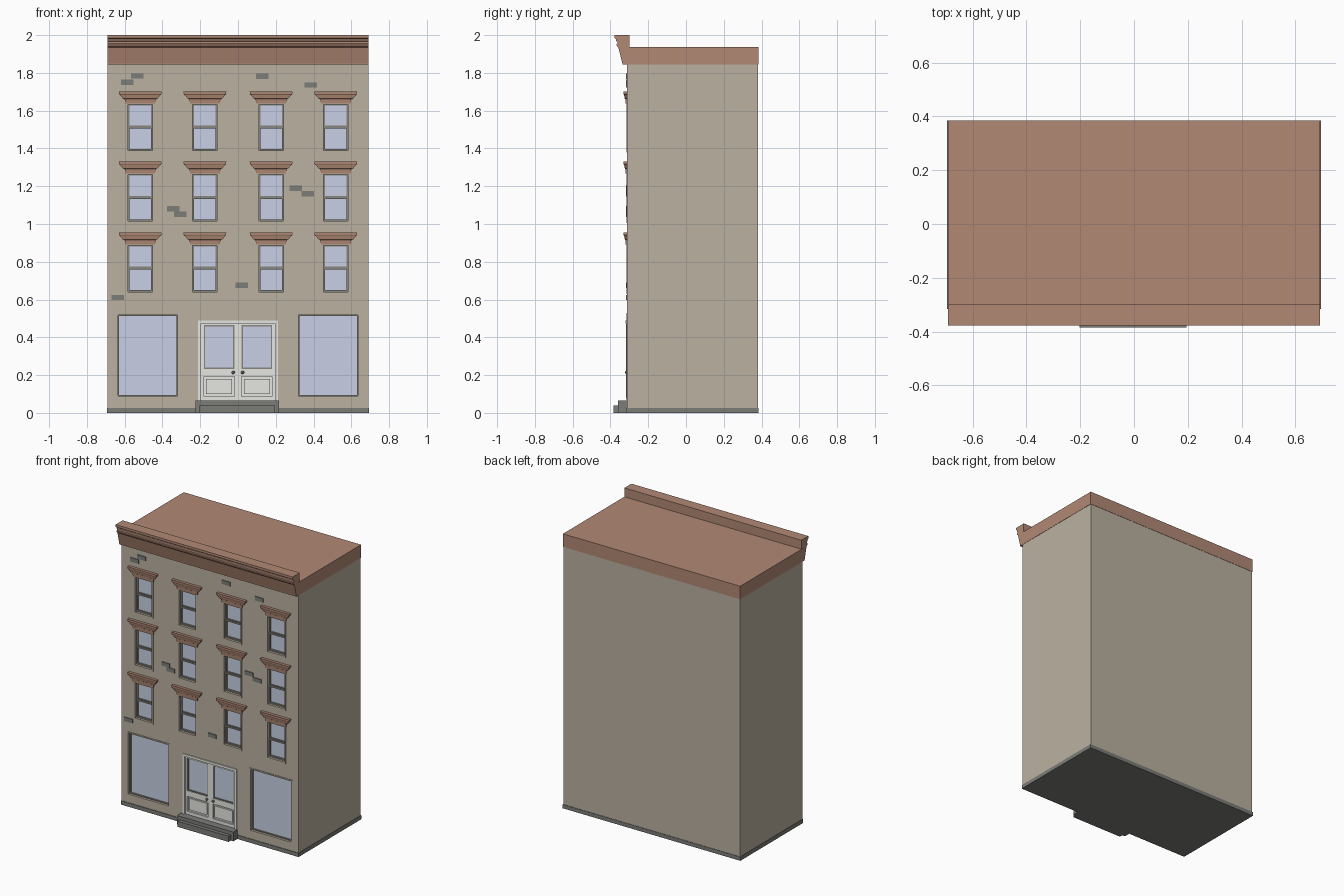
import bpy, bmesh
from mathutils import Matrix

if "Cube" in bpy.data.objects:
    bpy.data.objects.remove(bpy.data.objects["Cube"])

def mat(name, c):
    m = bpy.data.materials.new(name)
    m.diffuse_color = (*c, 1)
    m.use_nodes = True
    m.node_tree.nodes["Principled BSDF"].inputs["Base Color"].default_value = m.diffuse_color
    return m

WALL = mat("tan_wall", (0.49, 0.44, 0.355))
BROWN = mat("brown_trim", (0.44, 0.25, 0.178))
GREY = mat("grey_stone", (0.20, 0.20, 0.19))
SASH = mat("grey_sash", (0.25, 0.24, 0.21))
GLASS = mat("window_glass", (0.58, 0.63, 0.78))
DOOR = mat("off_white_door", (0.79, 0.80, 0.76))

FRONT = -0.312      # front wall plane
BACK = 0.382
parts = {}

def part(name, material):
    if name not in parts:
        parts[name] = (bmesh.new(), material)
    return parts[name][0]

def loft(bm, rings):
    """Closed solid through a list of equal-length point rings."""
    vs = [[bm.verts.new(p) for p in r] for r in rings]
    n = len(vs[0])
    fs = [bm.faces.new(vs[0]), bm.faces.new(vs[-1])]
    for a, b in zip(vs, vs[1:]):
        for i in range(n):
            j = (i + 1) % n
            fs.append(bm.faces.new((a[i], a[j], b[j], b[i])))
    bmesh.ops.recalc_face_normals(bm, faces=fs)

def rect(x0, x1, y0, y1, z):
    return [(x0, y0, z), (x1, y0, z), (x1, y1, z), (x0, y1, z)]

def box(bm, x0, x1, y0, y1, z0, z1):
    loft(bm, [rect(x0, x1, y0, y1, z0), rect(x0, x1, y0, y1, z1)])

def frame(bm, x0, x1, z0, z1, w, y0, y1):
    """Rectangular frame of bar width w."""
    box(bm, x0, x0 + w, y0, y1, z0, z1)
    box(bm, x1 - w, x1, y0, y1, z0, z1)
    box(bm, x0 + w, x1 - w, y0, y1, z0, z0 + w)
    box(bm, x0 + w, x1 - w, y0, y1, z1 - w, z1)

cut = bmesh.new()

def opening(x0, x1, z0, z1, depth):
    box(cut, x0, x1, FRONT - 0.1, FRONT + depth, z0, z1)

# upper sash windows with crown lintels
for zb, zt in ((0.63, 0.892), (1.005, 1.268), (1.378, 1.638)):
    for xc in (-0.518, -0.175, 0.175, 0.518):
        opening(xc - 0.068, xc + 0.068, zb + 0.008, zt, 0.03)
        frame(part("window_casings", WALL), xc - 0.075, xc + 0.075, zb, zt + 0.005,
              0.010, FRONT - 0.004, FRONT + 0.012)
        s = part("window_sashes", SASH)
        zm = zb + 0.139
        frame(s, xc - 0.068, xc + 0.068, zb + 0.009, zm, 0.011, FRONT + 0.012, FRONT + 0.028)
        frame(s, xc - 0.068, xc + 0.068, zm - 0.006, zt, 0.011, FRONT + 0.018, FRONT + 0.029)
        box(part("window_glass", GLASS), xc - 0.065, xc + 0.065,
            FRONT + 0.024, FRONT + 0.029, zb + 0.01, zt - 0.001)
        loft(part("window_lintels", BROWN),
             [rect(xc - h, xc + h, FRONT - d, FRONT + 0.002, zt + z) for z, h, d in
              ((0, 0.079, 0.007), (0.024, 0.082, 0.009), (0.026, 0.092, 0.012),
               (0.046, 0.107, 0.016), (0.050, 0.112, 0.019), (0.064, 0.113, 0.020))])

# ground floor shop windows
for s in (-1, 1):
    x0, x1 = sorted((s * 0.311, s * 0.645))
    opening(x0 + 0.006, x1 - 0.006, 0.086, 0.522, 0.03)
    frame(part("shop_window_casings", WALL), x0, x1, 0.08, 0.528, 0.009,
          FRONT - 0.004, FRONT + 0.012)
    frame(part("shop_window_sashes", SASH), x0 + 0.007, x1 - 0.007, 0.087, 0.521, 0.008,
          FRONT + 0.012, FRONT + 0.028)
    box(part("shop_window_glass", GLASS), x0 + 0.011, x1 - 0.011,
        FRONT + 0.022, FRONT + 0.027, 0.091, 0.517)

# double door
opening(-0.205, 0.205, 0.05, 0.48, 0.03)
d = part("door_frame", DOOR)
for s in (-1, 1):
    x0, x1 = sorted((s * 0.196, s * 0.211))
    box(d, x0, x1, FRONT - 0.006, FRONT + 0.02, 0.06, 0.475)
box(d, -0.211, 0.211, FRONT - 0.007, FRONT + 0.02, 0.473, 0.490)
for s in (-1, 1):
    x0, x1 = sorted((s * 0.003, s * 0.197))
    leaf = part("door_leaves", DOOR)
    y0, y1 = FRONT + 0.004, FRONT + 0.024
    a, b = x0 + 0.016, x1 - 0.016
    box(leaf, x0, a, y0, y1, 0.062, 0.475)
    box(leaf, b, x1, y0, y1, 0.062, 0.475)
    for z0, z1 in ((0.062, 0.087), (0.192, 0.232), (0.464, 0.475)):
        box(leaf, a, b, y0, y1, z0, z1)
    box(leaf, a, b, y0 + 0.012, y1, 0.087, 0.192)
    box(leaf, a + 0.012, b - 0.012, y0 + 0.004, y1, 0.099, 0.180)
    frame(part("door_beads", SASH), a, b, 0.232, 0.464, 0.007, y0 + 0.003, y1)
    box(part("door_glass", GLASS), a + 0.005, b - 0.005, y0 + 0.010, y0 + 0.016, 0.237, 0.459)
    bmesh.ops.create_icosphere(part("door_knobs", SASH), subdivisions=2, radius=0.009,
                               matrix=Matrix.Translation((s * 0.025, y0 - 0.006, 0.214)))
box(part("door_meeting_strip", DOOR), -0.006, 0.006, FRONT + 0.001, FRONT + 0.02, 0.062, 0.474)

# entrance steps and plinth
st = part("entrance_steps", GREY)
box(st, -0.224, 0.216, -0.360, FRONT + 0.028, 0.0, 0.065)
box(st, -0.203, 0.196, -0.385, -0.355, 0.0, 0.040)
box(part("plinth", GREY), -0.694, 0.694, FRONT - 0.004, 0.385, 0.0, 0.027)

# exposed brick patches
for x, z in ((-0.587, 1.75), (-0.534, 1.784), (0.128, 1.782), (0.386, 1.736),
             (0.306, 1.19), (0.370, 1.16), (-0.344, 1.08), (-0.305, 1.052),
             (-0.636, 0.611), (0.019, 0.675)):
    box(part("brick_patches", GREY), x - 0.033, x + 0.033, FRONT - 0.005, FRONT + 0.001,
        z - 0.014, z + 0.014)

# roof slab and front cornice
box(part("roof", BROWN), -0.692, 0.692, FRONT, 0.384, 1.845, 1.937)
profile = ((-0.300, 2.0), (-0.378, 2.0), (-0.378, 1.984), (-0.371, 1.979), (-0.369, 1.968),
           (-0.363, 1.965), (-0.363, 1.956), (-0.368, 1.952), (-0.366, 1.942),
           (-0.358, 1.935), (-0.337, 1.850), (-0.337, 1.845), (-0.300, 1.845))
loft(part("cornice", BROWN), [[(x, y, z) for y, z in profile] for x in (-0.691, 0.691)])

# main walls, with the openings cut out
box(part("walls", WALL), -0.69, 0.69, FRONT, BACK, 0.027, 1.845)

objs = {}
parts["opening_cutter"] = (cut, WALL)
for name, (bm, m) in parts.items():
    me = bpy.data.meshes.new(name)
    bm.to_mesh(me)
    bm.free()
    me.materials.append(m)
    objs[name] = bpy.data.objects.new(name, me)
    bpy.context.collection.objects.link(objs[name])

mod = objs["walls"].modifiers.new("openings", 'BOOLEAN')
mod.operation = 'DIFFERENCE'
mod.solver = 'EXACT'
mod.object = objs["opening_cutter"]
dg = bpy.context.evaluated_depsgraph_get()
new = bpy.data.meshes.new_from_object(objs["walls"].evaluated_get(dg))
objs["walls"].modifiers.clear()
objs["walls"].data = new
bpy.data.objects.remove(objs["opening_cutter"])
